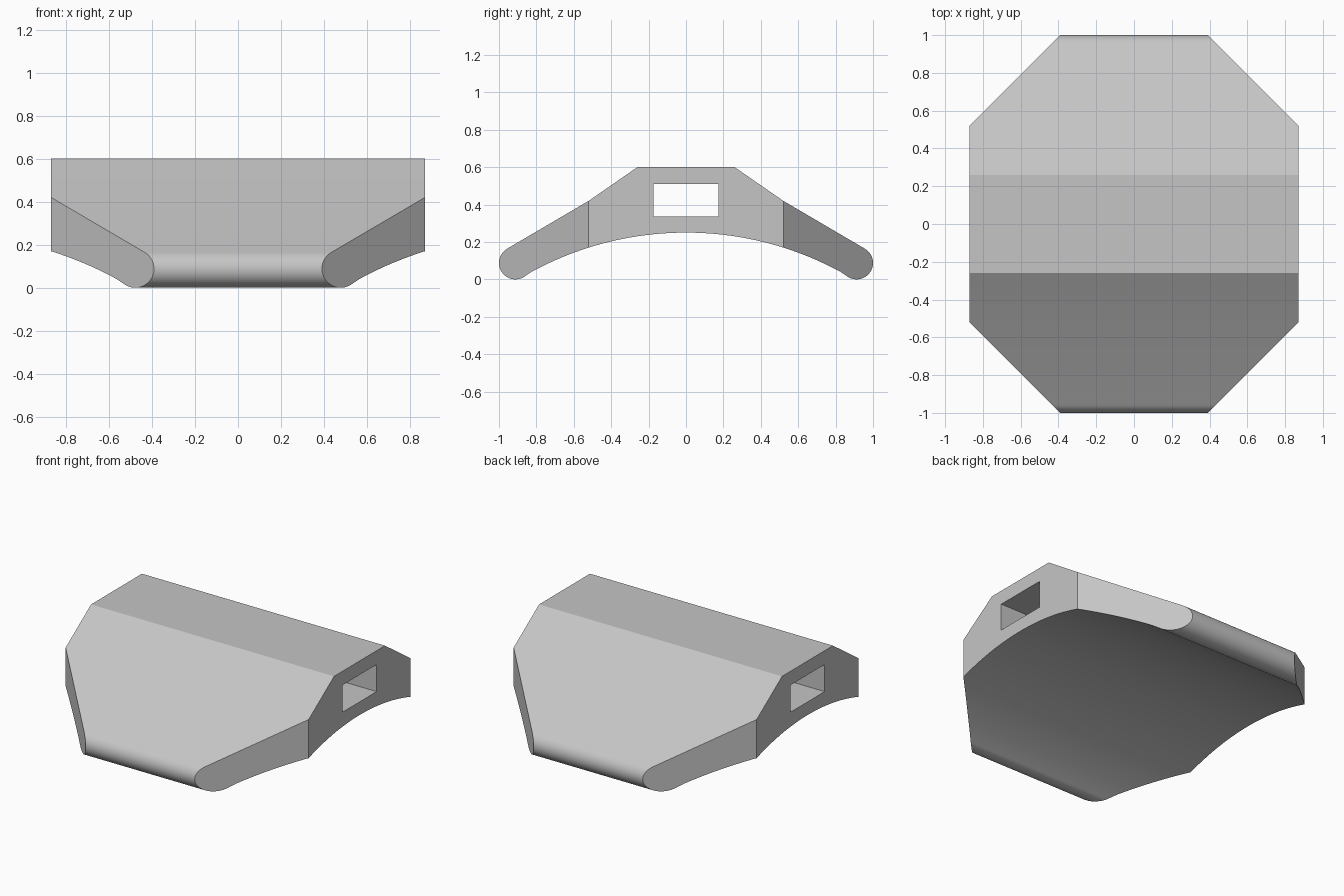
import bpy, bmesh, math
from mathutils import Vector

cube = bpy.data.objects.get("Cube")
if cube:
    bpy.data.objects.remove(cube, do_unlink=True)

# Plain grey material
grey = bpy.data.materials.new("light_grey")
grey.use_nodes = True
colour = (0.56, 0.56, 0.56, 1)
grey.diffuse_color = colour
grey.node_tree.nodes["Principled BSDF"].inputs["Base Color"].default_value = colour

HALF_WIDTH, CORNER_Y = 0.87, 0.52
TIP_Y, TIP_Z, TIP_R = 0.912, 0.088, 0.088
ARCH_R, ARCH_TOP = 1.73, 0.25
TILT = math.radians(30)

# Half profile (y, z): flat top, slopes, rounded tip, shallow arch underneath
half = [(0.26, 0.6), (CORNER_Y, 0.42)]
STEPS = 20
for i in range(STEPS + 1):
    a = math.pi / 2 - TILT - math.pi * i / STEPS
    half.append((TIP_Y + TIP_R * math.cos(a), TIP_Z + TIP_R * math.sin(a)))
for i in range(1, STEPS):
    a = TILT * (1 - i / STEPS)
    half.append((ARCH_R * math.sin(a), ARCH_TOP - ARCH_R * (1 - math.cos(a))))
profile = half + [(0, ARCH_TOP)] + [(-y, z) for y, z in reversed(half)]

# Extrude the profile across the width
bm = bmesh.new()
face = bm.faces.new([bm.verts.new((-HALF_WIDTH, y, z)) for y, z in profile])
ext = bmesh.ops.extrude_face_region(bm, geom=[face])["geom"]
bmesh.ops.translate(bm, vec=(2 * HALF_WIDTH, 0, 0),
                    verts=[v for v in ext if isinstance(v, bmesh.types.BMVert)])

# Slice off the four upright corners and cap them
for sx in (-1, 1):
    for sy in (-1, 1):
        cut = bmesh.ops.bisect_plane(
            bm, geom=bm.verts[:] + bm.edges[:] + bm.faces[:], dist=1e-5,
            plane_co=Vector((sx * HALF_WIDTH, sy * CORNER_Y, 0)),
            plane_no=Vector((sx, sy, 0)), clear_outer=True)
        rim = [e for e in bm.edges if e.is_boundary]
        bmesh.ops.holes_fill(bm, edges=rim, sides=0)
bmesh.ops.recalc_face_normals(bm, faces=bm.faces[:])
mesh = bpy.data.meshes.new("arched_body")
bm.to_mesh(mesh)
bm.free()
body = bpy.data.objects.new("arched_body", mesh)
bpy.context.collection.objects.link(body)
mesh.materials.append(grey)

# Rectangular slot running from side to side
bpy.ops.mesh.primitive_cube_add(size=1, location=(0, 0, 0.4225))
cutter = bpy.context.object
cutter.name = "slot_cutter"
cutter.scale = (2.2, 0.35, 0.175)
cutter.data.materials.append(grey)
slot = body.modifiers.new("slot", "BOOLEAN")
slot.operation, slot.solver, slot.object = "DIFFERENCE", "EXACT", cutter

bpy.ops.object.select_all(action="DESELECT")
body.select_set(True)
bpy.context.view_layer.objects.active = body
bpy.ops.object.modifier_apply(modifier="slot")
bpy.data.objects.remove(cutter, do_unlink=True)
bpy.ops.object.shade_smooth_by_angle(angle=math.radians(28))
